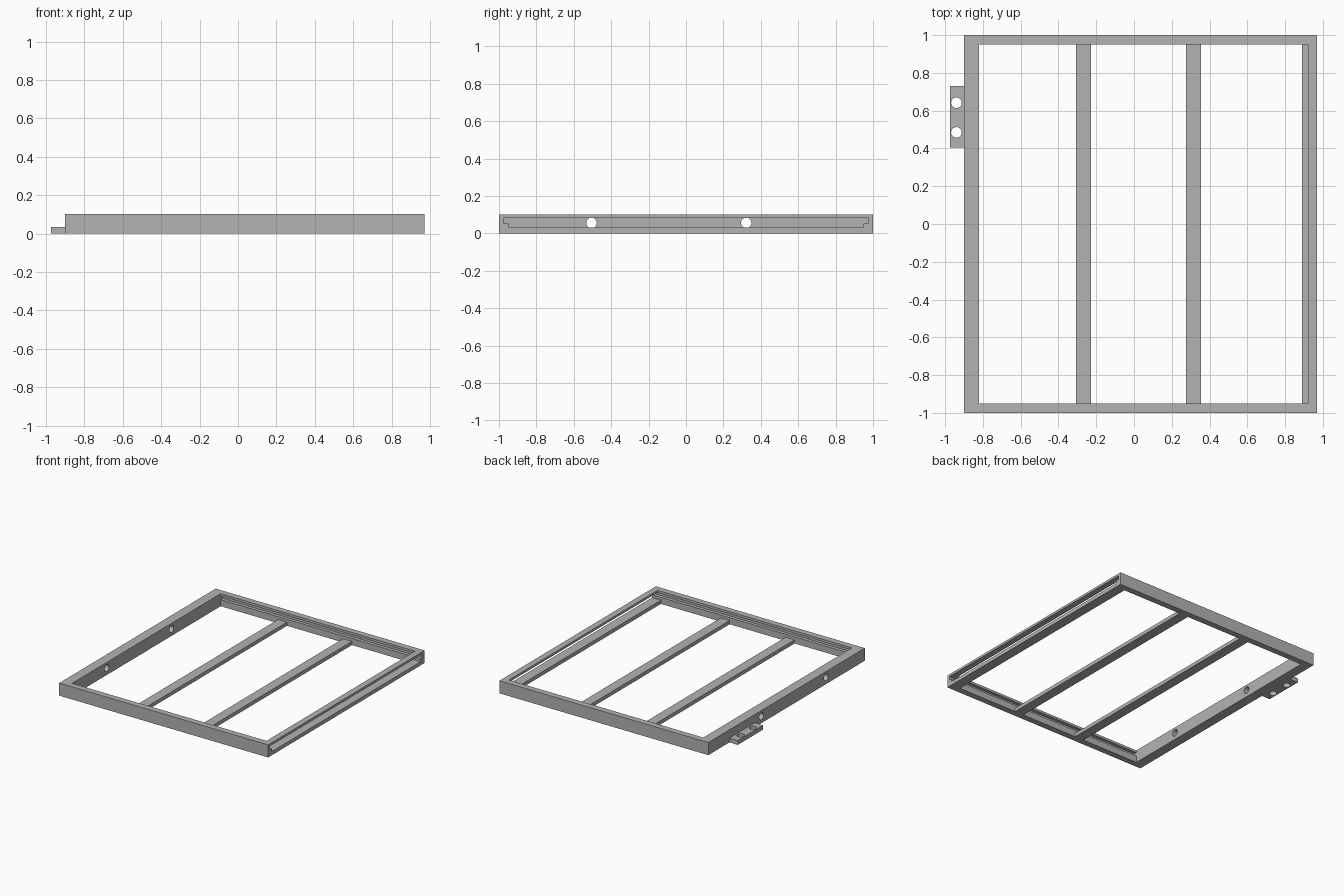
import bpy
import math

cube = bpy.data.objects.get("Cube")
if cube:
    bpy.data.objects.remove(cube, do_unlink=True)

# One plain grey finish
grey = bpy.data.materials.new("plain grey")
grey.use_nodes = True
GREY = (0.45, 0.45, 0.45, 1)
grey.diffuse_color = GREY
grey.node_tree.nodes["Principled BSDF"].inputs["Base Color"].default_value = GREY


def box(name, x, y, z):
    """Box spanning the given (low, high) ranges."""
    spans = (x, y, z)
    bpy.ops.mesh.primitive_cube_add(size=1)
    ob = bpy.context.object
    ob.name = name
    for v in ob.data.vertices:
        v.co = [lo if c < 0 else hi for c, (lo, hi) in zip(v.co, spans)]
    ob.data.materials.append(grey)
    return ob


def drill(name, location, rotation=(0, 0, 0)):
    bpy.ops.mesh.primitive_cylinder_add(vertices=32, radius=0.028, depth=0.2,
                                        location=location, rotation=rotation)
    ob = bpy.context.object
    ob.name = name
    ob.data.materials.append(grey)
    return ob


def cut(target, cutters):
    """Subtract every cutter from the target, then drop the cutters."""
    for c in cutters:
        c.hide_render = True
        mod = target.modifiers.new("cut", "BOOLEAN")
        mod.operation, mod.solver, mod.object = "DIFFERENCE", "EXACT", c
        bpy.context.view_layer.objects.active = target
        bpy.ops.object.modifier_apply(modifier=mod.name)
    for c in cutters:
        bpy.data.objects.remove(c, do_unlink=True)


TOP = 0.102
LEDGE, GROOVE_LOW, GROOVE_HIGH = 0.03, 0.053, 0.083
INNER_X, INNER_Y = -0.82, 0.95

# Outer frame with its opening, the sliding slot open at one end, and side grooves
frame = box("frame", (-0.9, 0.97), (-1, 1), (0, TOP))
cut(frame, [
    box("opening_cutter", (INNER_X, 0.89), (-INNER_Y, INNER_Y), (-0.1, 0.2)),
    box("upper_opening_cutter", (INNER_X, 0.92), (-INNER_Y, INNER_Y), (LEDGE, 0.2)),
    box("slot_cutter", (INNER_X, 1.1), (-INNER_Y, INNER_Y), (LEDGE, GROOVE_HIGH)),
    box("groove_cutter", (INNER_X, 1.1), (-0.976, 0.976), (GROOVE_LOW, GROOVE_HIGH)),
] + [drill("side_hole_cutter", (-0.86, y, 0.056), (0, math.pi / 2, 0))
     for y in (-0.505, 0.322)])

# Flat slats bridging the opening
for i, x in enumerate((-0.267, 0.315)):
    box(f"crossbar_{i + 1}", (x - 0.04, x + 0.04), (-INNER_Y, INNER_Y), (0, LEDGE))

# Mounting tab with two screw holes
tab = box("mounting_tab", (-0.975, -0.9), (0.405, 0.73), (0, 0.035))
cut(tab, [drill("tab_hole_cutter", (-0.94, y, 0.02)) for y in (0.485, 0.642)])
